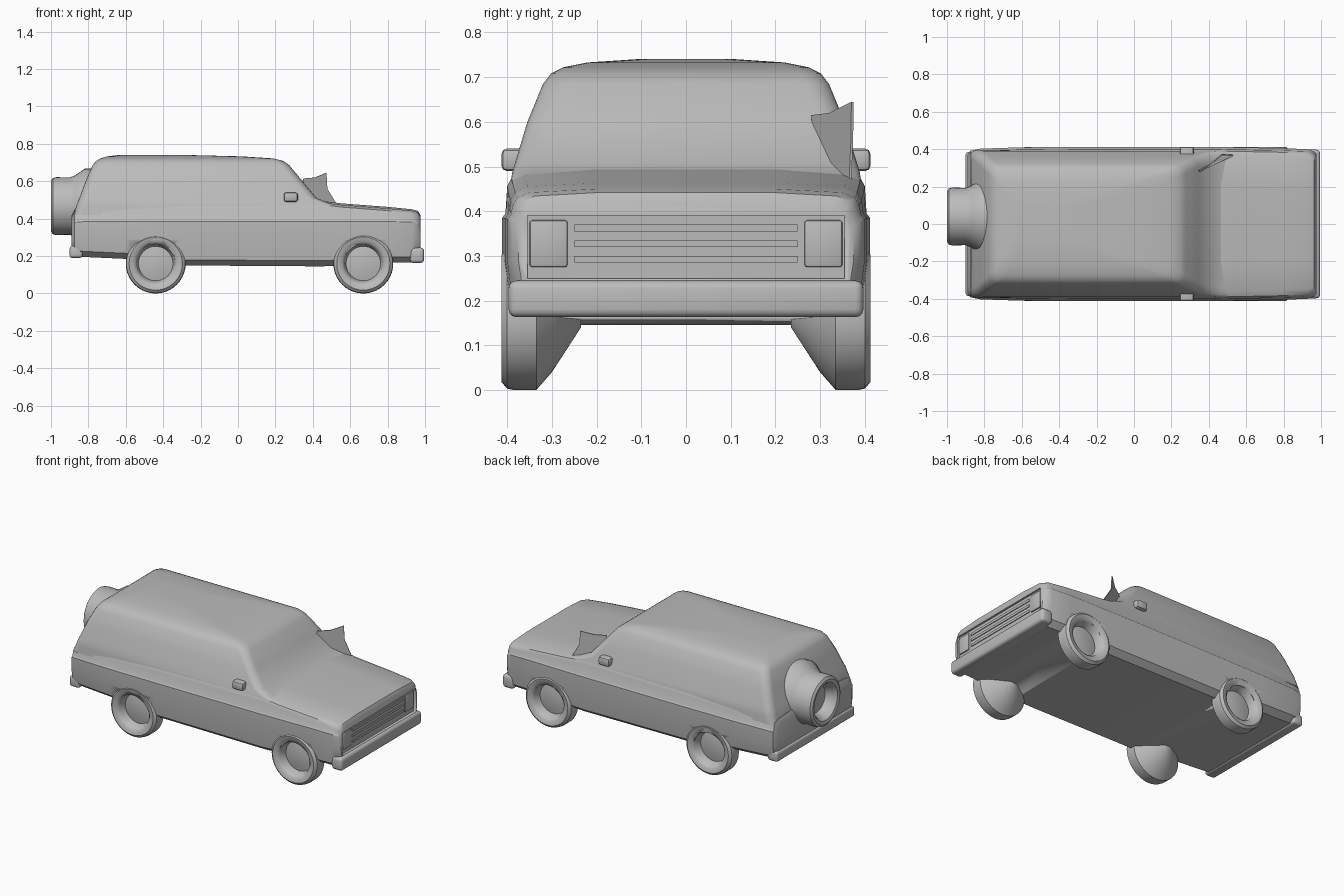
import bpy, bmesh, math
from mathutils import Vector, Matrix

cube = bpy.data.objects.get("Cube")
if cube:
    bpy.data.objects.remove(cube, do_unlink=True)

grey = bpy.data.materials.new("plain grey")
grey.use_nodes = True
GREY = (0.5, 0.5, 0.5, 1)
grey.diffuse_color = GREY
grey.node_tree.nodes["Principled BSDF"].inputs["Base Color"].default_value = GREY


def activate(ob):
    bpy.ops.object.select_all(action='DESELECT')
    ob.select_set(True)
    bpy.context.view_layer.objects.active = ob


def finish(bm, name, angle=35):
    bmesh.ops.recalc_face_normals(bm, faces=bm.faces)
    mesh = bpy.data.meshes.new(name)
    bm.to_mesh(mesh)
    bm.free()
    mesh.materials.append(grey)
    ob = bpy.data.objects.new(name, mesh)
    bpy.context.collection.objects.link(ob)
    activate(ob)
    bpy.ops.object.shade_smooth_by_angle(angle=math.radians(angle))
    return ob


def loft(name, rings, closed=False, angle=35):
    """Skin a list of equal-length point rings, capping the ends."""
    bm = bmesh.new()
    rows = [[bm.verts.new(p) for p in ring] for ring in rings]
    n = len(rows[0])
    pairs = list(zip(rows, rows[1:])) + ([(rows[-1], rows[0])] if closed else [])
    for a, b in pairs:
        for i in range(n):
            j = (i + 1) % n
            bm.faces.new((a[i], a[j], b[j], b[i]))
    if not closed:
        bm.faces.new(rows[0])
        bm.faces.new(rows[-1])
    return finish(bm, name, angle)


def box(name, low, high, bevel=0.0, segments=3):
    low, high = Vector(low), Vector(high)
    bm = bmesh.new()
    bmesh.ops.create_cube(bm, size=1, matrix=Matrix.Translation((low + high) / 2)
                          @ Matrix.Diagonal((*(high - low), 1)))
    if bevel:
        bmesh.ops.bevel(bm, geom=bm.edges[:], offset=bevel, segments=segments,
                        profile=0.5, affect='EDGES')
    return finish(bm, name)


def lathe(name, profile, place, steps=40):
    """Revolve (radius, distance) pairs about local z, then place the result."""
    rings = []
    for r, d in profile:
        rings.append([place @ Vector((r * math.cos(t), r * math.sin(t), d))
                      for t in (math.tau * i / steps for i in range(steps))])
    return loft(name, rings)


def cut(target, cutter):
    mod = target.modifiers.new("cut", 'BOOLEAN')
    mod.operation = 'DIFFERENCE'
    mod.solver = 'EXACT'
    mod.object = cutter
    activate(target)
    bpy.ops.object.modifier_apply(modifier=mod.name)
    bpy.data.objects.remove(cutter, do_unlink=True)


# Lower body: cross-sections running from tail to nose
def body_section(x, hw, zb, zt):
    crease = min(0.385, zt - 0.06)
    half = [(hw - 0.05, zb), (hw - 0.012, zb + 0.03), (hw, 0.29), (hw, crease),
            (hw - 0.008, crease + 0.01), (hw - 0.012, zt - 0.03),
            (hw - 0.022, zt - 0.012), (hw - 0.05, zt), (hw * 0.5, zt + 0.008)]
    return [(x, y, z) for y, z in half] + [(x, -y, z) for y, z in reversed(half)]


stations = [(-0.89, 0.37, 0.2, 0.41), (-0.875, 0.392, 0.2, 0.44),
            (-0.82, 0.403, 0.195, 0.46), (-0.6, 0.41, 0.185, 0.47),
            (-0.3, 0.412, 0.15, 0.48), (0.45, 0.412, 0.145, 0.487),
            (0.55, 0.41, 0.15, 0.474), (0.8, 0.405, 0.165, 0.455),
            (0.93, 0.4, 0.165, 0.442), (0.962, 0.388, 0.17, 0.434),
            (0.976, 0.375, 0.18, 0.41)]
body = loft("lower_body", [body_section(*s) for s in stations])


# Cabin: rounded rectangles stacked from beltline to roof
def cabin_ring(z, x0, x1, hw, r):
    ring = []
    corners = [(x1 - r, hw - r, 0), (x0 + r, hw - r, 1),
               (x0 + r, r - hw, 2), (x1 - r, r - hw, 3)]
    for cx, cy, k in corners:
        for i in range(6):
            t = math.pi / 2 * (k + i / 5)
            ring.append((cx + r * math.cos(t), cy + r * math.sin(t), z))
    return ring


levels = [(0.42, -0.878, 0.55, 0.395, 0.04), (0.465, -0.865, 0.54, 0.392, 0.05),
          (0.487, -0.858, 0.48, 0.389, 0.05), (0.51, -0.848, 0.42, 0.382, 0.05),
          (0.6, -0.815, 0.345, 0.355, 0.05), (0.685, -0.778, 0.275, 0.32, 0.05),
          (0.708, -0.76, 0.245, 0.302, 0.05), (0.722, -0.735, 0.19, 0.275, 0.05),
          (0.733, -0.7, 0.02, 0.22, 0.05), (0.741, -0.63, -0.3, 0.1, 0.05)]
cabin = loft("cabin", [cabin_ring(*lv) for lv in levels], angle=40)

# Bumpers
box("front_bumper", (0.92, -0.397, 0.163), (0.995, 0.397, 0.245), 0.018)
box("rear_bumper", (-0.9, -0.385, 0.19), (-0.83, 0.385, 0.255), 0.015)

# Recessed grille with lamps and slats
cut(body, box("grille_cutter", (0.964, -0.355, 0.25), (1.1, 0.355, 0.39)))
for side, label in ((1, "left"), (-1, "right")):
    ys = sorted((side * 0.265, side * 0.35))
    box(label + "_headlight", (0.95, ys[0], 0.275), (0.972, ys[1], 0.38), 0.006, 2)
for i in range(3):
    z = 0.285 + i * 0.035
    box(f"grille_slat_{i + 1}", (0.95, -0.25, z), (0.969, 0.25, z + 0.015))

# Wheels: hollow hub outside, tyre, tapered inner side
WHEEL = [(0.002, 0.362), (0.04, 0.362), (0.092, 0.352), (0.102, 0.395), (0.115, 0.408),
         (0.142, 0.413), (0.157, 0.4), (0.16, 0.385), (0.16, 0.335),
         (0.12, 0.3), (0.02, 0.235), (0.002, 0.235)]
for axle, x in (("front", 0.67), ("rear", -0.44)):
    for side, label in ((1, "left"), (-1, "right")):
        place = (Matrix.Translation((x, 0, 0.16))
                 @ Matrix.Rotation(-side * math.pi / 2, 4, 'X'))
        cut(body, lathe("hub_cutter", [(0.104, 0.34), (0.104, 0.5)], place))
        lathe(f"{axle}_{label}_wheel", WHEEL, place)

# Spare wheel on the tailgate, flaring into the body
spare_place = (Matrix.Translation((0, 0.04, 0.467))
               @ Matrix.Rotation(-math.pi / 2, 4, 'Y'))
SPARE = [(0.002, 0.93), (0.085, 0.93), (0.1, 0.975), (0.115, 0.995), (0.135, 1.0),
         (0.15, 0.99), (0.155, 0.97), (0.153, 0.9), (0.165, 0.87),
         (0.2, 0.82), (0.2, 0.76), (0.002, 0.76)]
lathe("spare_wheel", SPARE, spare_place)

# Door mirrors
for side, label in ((1, "left"), (-1, "right")):
    ys = sorted((side * 0.35, side * 0.413))
    box(label + "_mirror", (0.245, ys[0], 0.49), (0.32, ys[1], 0.54), 0.012, 2)

# Thin raised flap beside the windscreen on the left
flap = [(0.3, 0.3, 0.49), (0.35, 0.285, 0.615), (0.41, 0.325, 0.62), (0.47, 0.375, 0.645),
        (0.475, 0.374, 0.56), (0.53, 0.37, 0.47)]
loft("left_windscreen_flap", [[(x, y, z) for x, y, z in flap],
                              [(x + 0.003, y - 0.005, z) for x, y, z in flap]])
